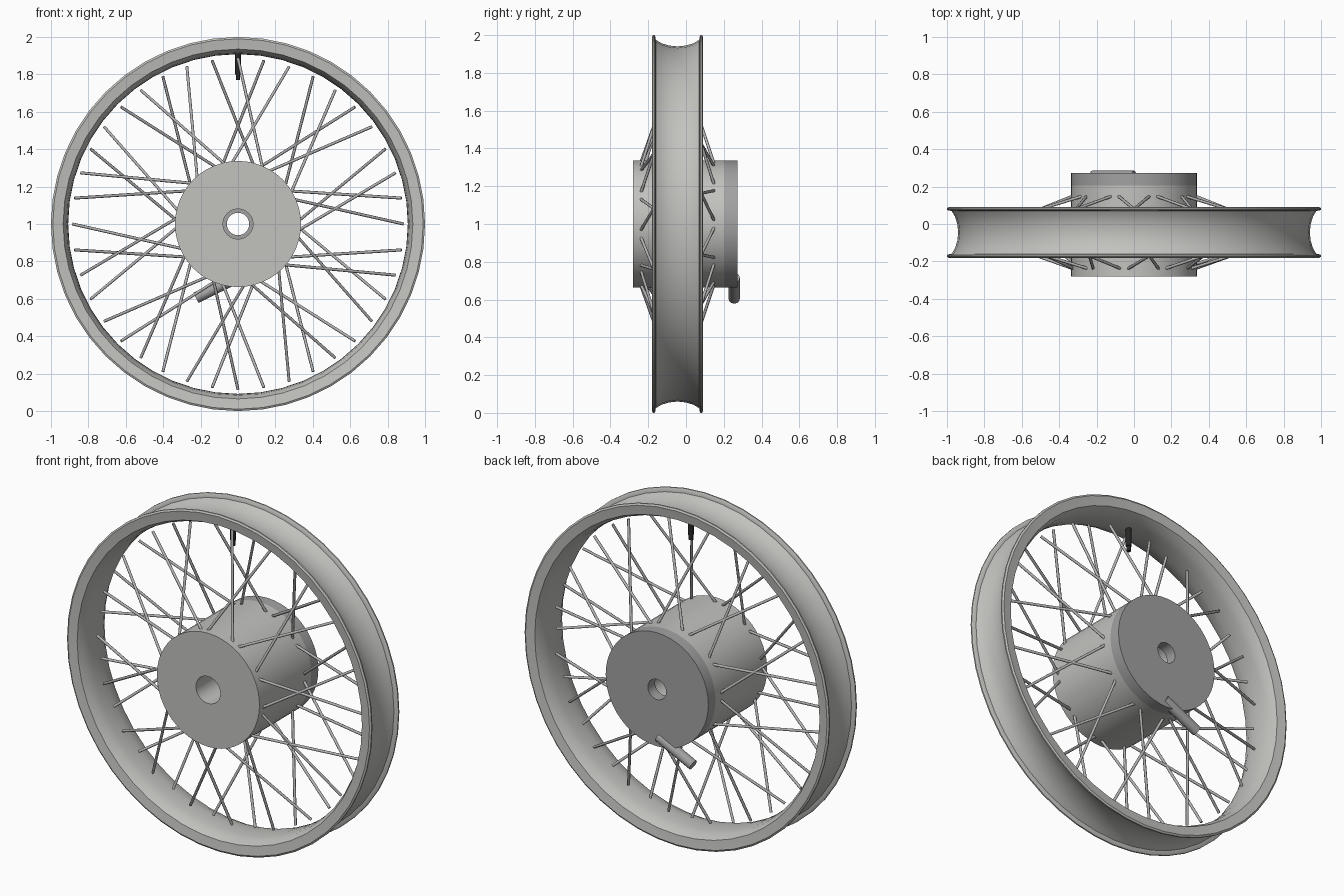
import bpy, bmesh, math
from mathutils import Vector

cube = bpy.data.objects.get("Cube")
if cube:
    bpy.data.objects.remove(cube, do_unlink=True)

CENTRE = Vector((0, 0, 1))
RIM_Y = -0.045


def material(name, rgb):
    m = bpy.data.materials.new(name)
    m.use_nodes = True
    colour = (*rgb, 1)
    m.diffuse_color = colour
    m.node_tree.nodes["Principled BSDF"].inputs["Base Color"].default_value = colour
    return m


light_metal = material("light metal", (0.54, 0.54, 0.52))
dark_metal = material("dark metal", (0.36, 0.36, 0.36))
spoke_metal = material("spoke metal", (0.45, 0.45, 0.45))
black_rubber = material("black rubber", (0.02, 0.02, 0.02))


def finish(bm, name, mat, angle=35):
    bmesh.ops.recalc_face_normals(bm, faces=bm.faces)
    mesh = bpy.data.meshes.new(name)
    bm.to_mesh(mesh)
    bm.free()
    mesh.materials.append(mat)
    obj = bpy.data.objects.new(name, mesh)
    bpy.context.collection.objects.link(obj)
    bpy.ops.object.select_all(action="DESELECT")
    obj.select_set(True)
    bpy.context.view_layer.objects.active = obj
    bpy.ops.object.shade_smooth_by_angle(angle=math.radians(angle))
    return obj


def lathe(name, profile, mat, steps=48):
    """Turn a closed (radius, y) profile around the wheel axle."""
    bm = bmesh.new()
    rings = []
    for i in range(steps):
        a = math.tau * i / steps
        rings.append([bm.verts.new(CENTRE + Vector((r * math.sin(a), y, r * math.cos(a))))
                      for r, y in profile])
    n = len(profile)
    for i in range(steps):
        here, there = rings[i], rings[(i + 1) % steps]
        for j in range(n):
            k = (j + 1) % n
            bm.faces.new((here[j], here[k], there[k], there[j]))
    return finish(bm, name, mat)


def add_rod(bm, start, end, radius, sides):
    axis = end - start
    matrix = axis.to_track_quat("Z", "Y").to_matrix().to_4x4()
    matrix.translation = (start + end) / 2
    bmesh.ops.create_cone(bm, cap_ends=True, segments=sides, radius1=radius,
                          radius2=radius, depth=axis.length, matrix=matrix)


def rod(name, start, end, radius, mat, sides=12):
    bm = bmesh.new()
    add_rod(bm, Vector(start), Vector(end), radius, sides)
    return finish(bm, name, mat)


def on_wheel(radius, degrees, y):
    a = math.radians(degrees)
    return CENTRE + Vector((radius * math.cos(a), y, radius * math.sin(a)))


# Rim: half section mirrored across its middle, beaded lips and a hollow channel
outer = [(0.94, 0), (0.945, 0.045), (0.957, 0.085), (0.975, 0.115),
         (0.992, 0.117), (1.0, 0.122), (1.0, 0.13), (0.99, 0.136)]
inner = [(0.965, 0.132), (0.935, 0.128), (0.916, 0.09), (0.91, 0.045), (0.908, 0)]
half = outer + inner
section = half + [(r, -y) for r, y in reversed(half[1:-1])]
lathe("rim", [(r, y + RIM_Y) for r, y in section], light_metal)

# Hub drum and the brake plate closing its back
lathe("hub_drum", [(0.08, -0.28), (0.337, -0.28), (0.337, 0.205), (0.08, 0.205)], light_metal)
lathe("brake_plate", [(0.06, 0.205), (0.337, 0.205), (0.337, 0.272), (0.06, 0.272)], dark_metal)

# Crossed spokes: sides alternate, and the slant flips every second spoke
for side, name in ((-1, "front_spokes"), (1, "back_spokes")):
    bm = bmesh.new()
    for k in range(40):
        if (k % 2 == 1) != (side == 1):
            continue
        rim_angle = 9 * k
        slant = 24 if k % 4 < 2 else -24
        add_rod(bm, on_wheel(0.325, rim_angle + slant, RIM_Y + side * 0.195),
                on_wheel(0.885, rim_angle, RIM_Y + side * 0.01), 0.008, 8)
    finish(bm, name, spoke_metal, 50)

# Brake arm lying across the lower edge of the plate
rod("brake_arm", (0.0, 0.255, 0.715), (-0.225, 0.255, 0.605), 0.03, dark_metal)

# Valve stem with a narrower tip
rod("valve_stem", (0, RIM_Y, 1.92), (0, RIM_Y, 1.8), 0.016, black_rubber)
rod("valve_tip", (0, RIM_Y, 1.805), (0, RIM_Y, 1.77), 0.012, black_rubber)
